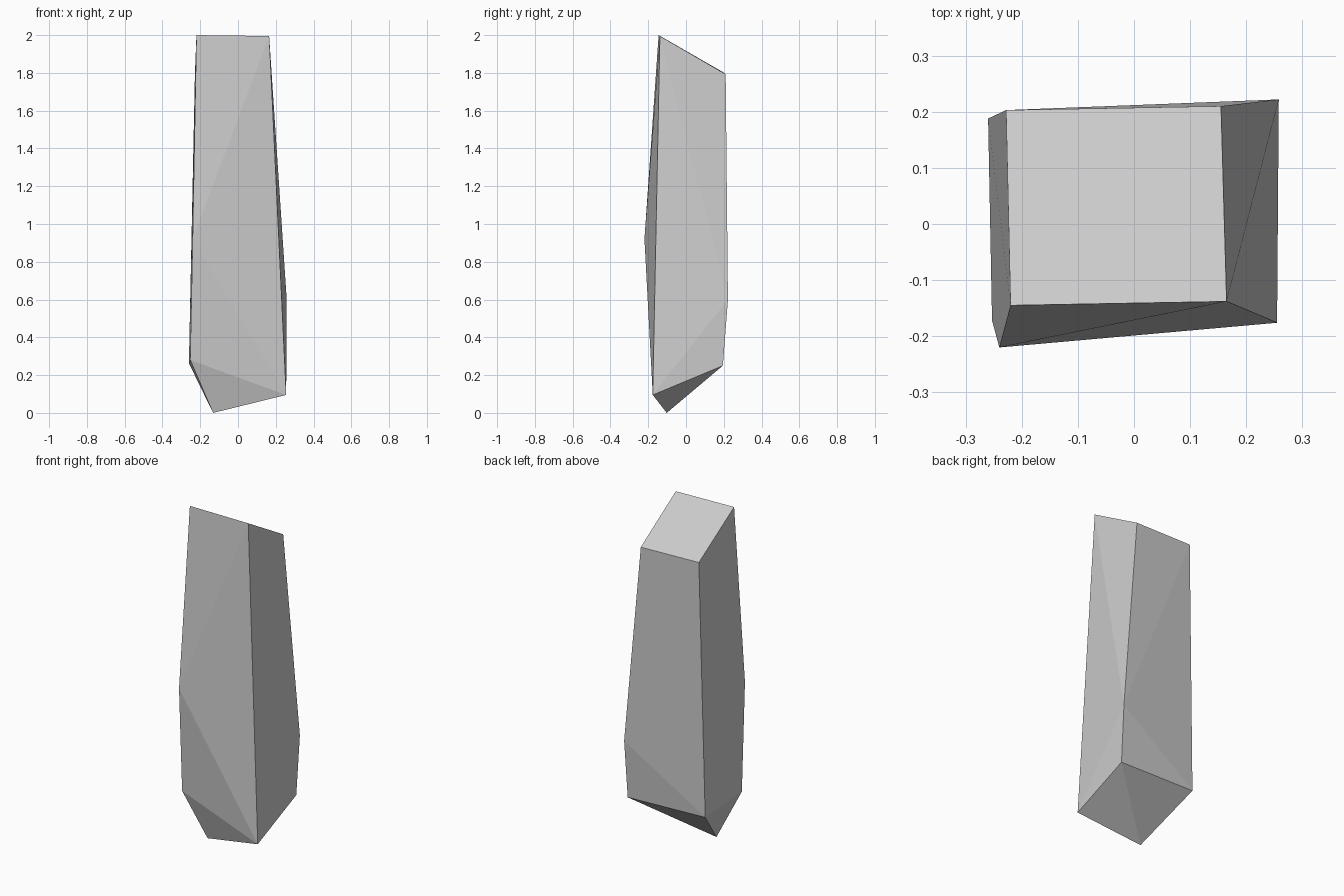
import bpy, bmesh

if "Cube" in bpy.data.objects:
    bpy.data.objects.remove(bpy.data.objects["Cube"])

# Corner points of the chiselled stone block, from top to tip
slanted_top = [(-0.22, -0.145, 2.0), (0.165, -0.138, 1.995),
               (0.155, 0.21, 1.793), (-0.228, 0.203, 1.80)]
side_bulges = [(-0.24, -0.22, 0.92), (0.258, 0.222, 0.60)]
lower_ring = [(-0.253, -0.172, 0.28), (0.255, -0.176, 0.095),
              (0.253, 0.195, 0.25), (-0.26, 0.188, 0.263)]
bottom_tip = [(-0.132, -0.102, 0.0)]

# The block is convex, so its facets are the hull of its corners
bm = bmesh.new()
for co in slanted_top + side_bulges + lower_ring + bottom_tip:
    bm.verts.new(co)
bmesh.ops.convex_hull(bm, input=bm.verts)
bmesh.ops.dissolve_limit(bm, angle_limit=0.01, verts=bm.verts, edges=bm.edges)
bmesh.ops.recalc_face_normals(bm, faces=bm.faces)

mesh = bpy.data.meshes.new("stone_shard")
bm.to_mesh(mesh)
bm.free()
bpy.context.collection.objects.link(bpy.data.objects.new("stone_shard", mesh))
